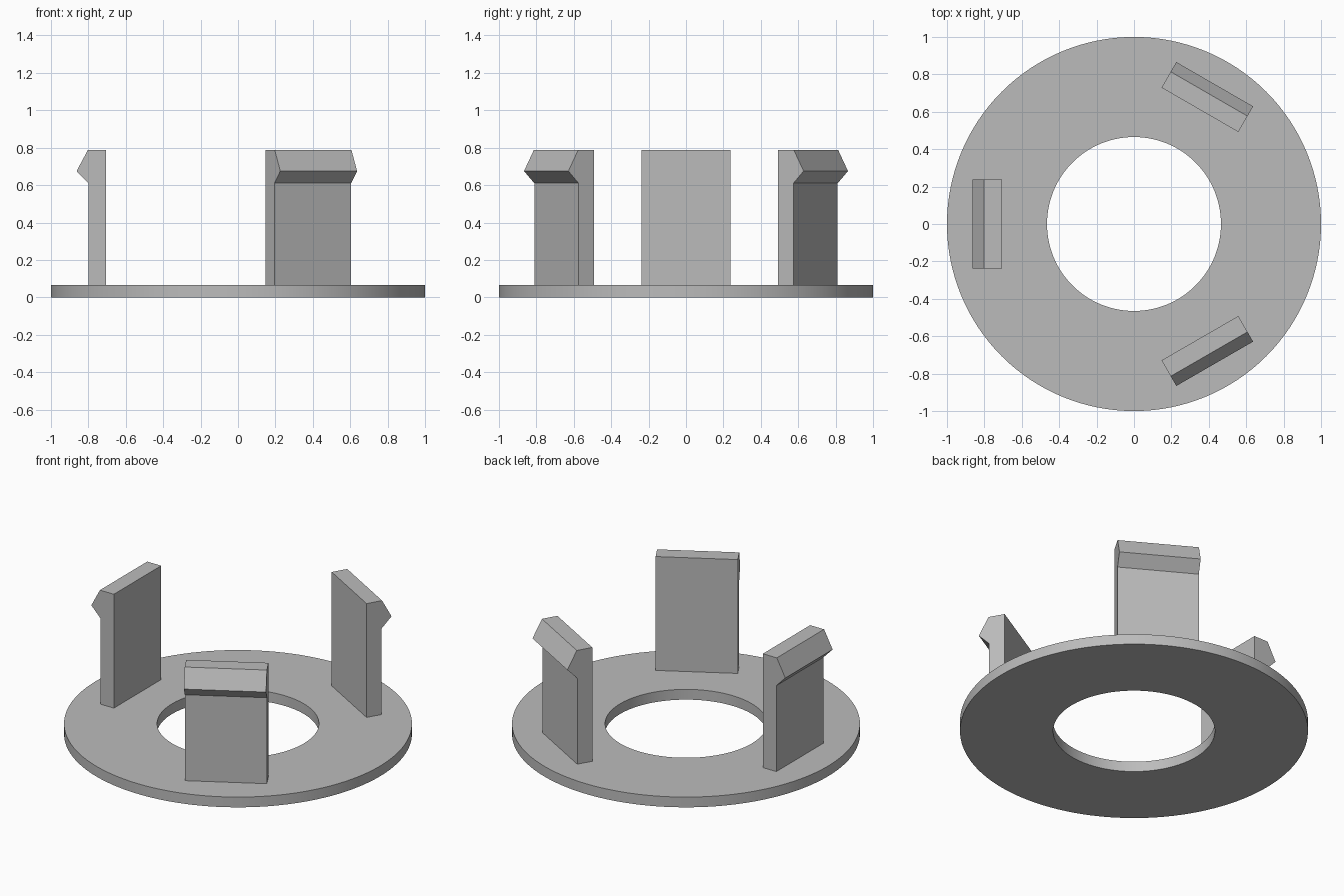
import bpy
import bmesh
import math
from mathutils import Matrix

cube = bpy.data.objects.get("Cube")
if cube:
    bpy.data.objects.remove(cube, do_unlink=True)

OUTER, INNER, THICK = 1.0, 0.465, 0.065
HALF_WIDTH = 0.237

grey = bpy.data.materials.new("plain grey")
grey.use_nodes = True
colour = (0.5, 0.5, 0.5, 1)
grey.diffuse_color = colour
grey.node_tree.nodes["Principled BSDF"].inputs["Base Color"].default_value = colour


def add_object(name, bm):
    bmesh.ops.recalc_face_normals(bm, faces=bm.faces)
    mesh = bpy.data.meshes.new(name)
    bm.to_mesh(mesh)
    bm.free()
    mesh.materials.append(grey)
    obj = bpy.data.objects.new(name, mesh)
    bpy.context.collection.objects.link(obj)
    return obj


# Flat ring: a rectangular section spun around the z axis
bm = bmesh.new()
section = [(INNER, 0), (OUTER, 0), (OUTER, THICK), (INNER, THICK)]
verts = [bm.verts.new((r, 0, z)) for r, z in section]
edges = [bm.edges.new((verts[i], verts[(i + 1) % 4])) for i in range(4)]
bmesh.ops.spin(bm, geom=verts + edges, cent=(0, 0, 0), axis=(0, 0, 1),
               angle=math.tau, steps=128, use_merge=True)
bmesh.ops.remove_doubles(bm, verts=bm.verts, dist=0.0001)
ring = add_object("base_ring", bm)
bpy.context.view_layer.objects.active = ring
ring.select_set(True)
bpy.ops.object.shade_smooth_by_angle(angle=math.radians(30))
ring.select_set(False)

# Snap clips: a barbed profile (radius, height) extruded sideways
clip_profile = [(0.705, THICK), (0.8, THICK), (0.8, 0.61),
                (0.863, 0.675), (0.803, 0.787), (0.705, 0.787)]


def add_clip(name, degrees):
    bm = bmesh.new()
    face = bm.faces.new([bm.verts.new((r, -HALF_WIDTH, z)) for r, z in clip_profile])
    extruded = bmesh.ops.extrude_face_region(bm, geom=[face], use_keep_orig=True)
    moved = [v for v in extruded["geom"] if isinstance(v, bmesh.types.BMVert)]
    bmesh.ops.translate(bm, verts=moved, vec=(0, 2 * HALF_WIDTH, 0))
    bm.transform(Matrix.Rotation(math.radians(degrees), 4, "Z"))
    add_object(name, bm)


for name, degrees in (("back_left_clip", 60), ("right_clip", 180), ("front_left_clip", 300)):
    add_clip(name, degrees)
